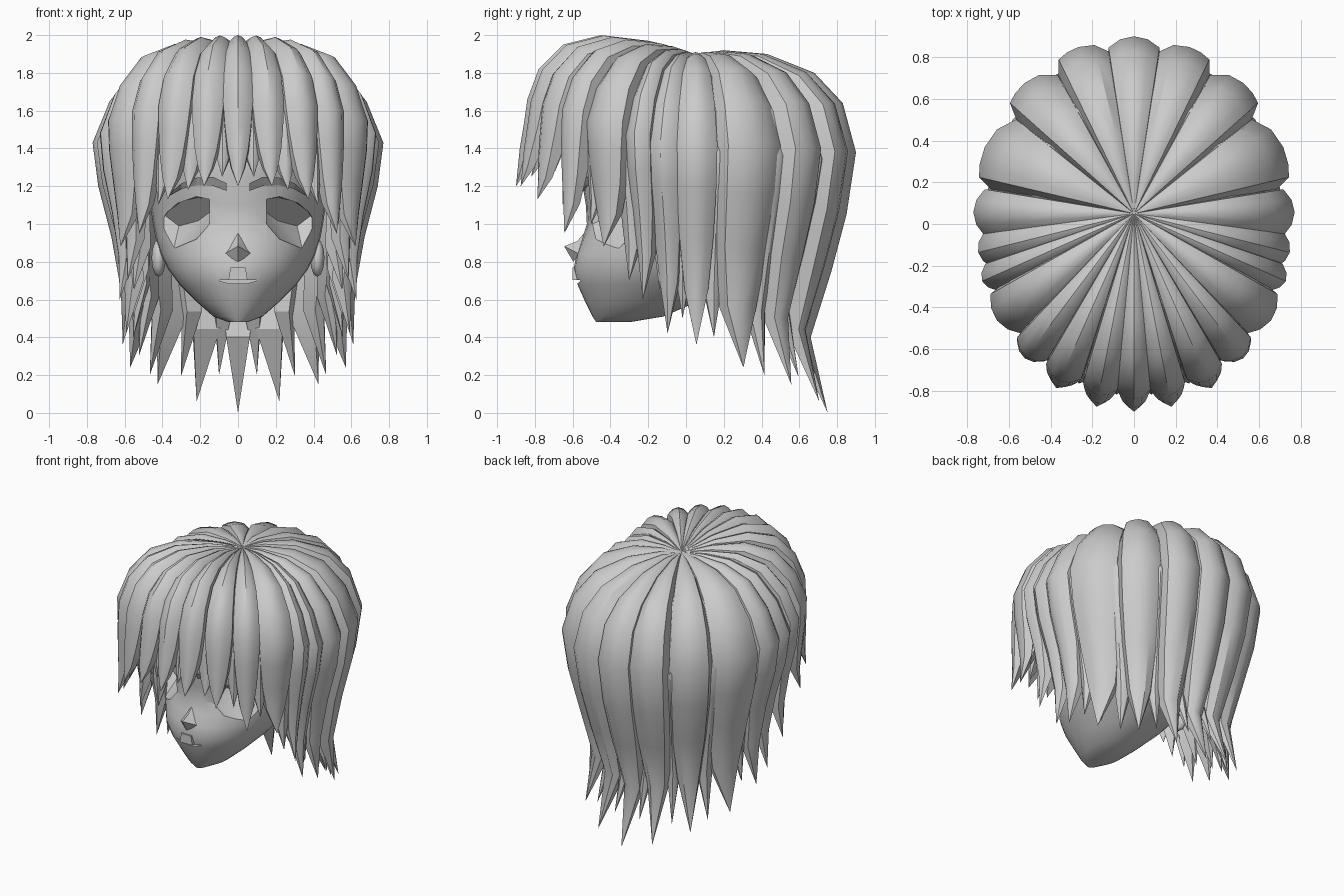
import bpy, bmesh, math
from mathutils import Vector

if "Cube" in bpy.data.objects:
    bpy.data.objects.remove(bpy.data.objects["Cube"])

grey = bpy.data.materials.new("plain_grey")
grey.diffuse_color = (0.6, 0.6, 0.6, 1)
grey.use_nodes = True
grey.node_tree.nodes["Principled BSDF"].inputs["Base Color"].default_value = grey.diffuse_color


def make(name, bm, smooth=None):
    """Turn a bmesh into an object, optionally smooth up to an angle."""
    bmesh.ops.remove_doubles(bm, verts=bm.verts, dist=1e-5)
    bmesh.ops.recalc_face_normals(bm, faces=bm.faces)
    me = bpy.data.meshes.new(name)
    bm.to_mesh(me)
    bm.free()
    me.materials.append(grey)
    ob = bpy.data.objects.new(name, me)
    bpy.context.collection.objects.link(ob)
    if smooth:
        me.shade_smooth()
        me.set_sharp_from_angle(angle=math.radians(smooth))
    return ob


def loft(bm, rings):
    """Skin a list of closed rings of points and cap both ends."""
    vs = [[bm.verts.new(p) for p in r] for r in rings]
    n = len(vs[0])
    for a, b in zip(vs, vs[1:]):
        for j in range(n):
            bm.faces.new((a[j], a[(j + 1) % n], b[(j + 1) % n], b[j]))
    bm.faces.new(vs[0])
    bm.faces.new(vs[-1])


# ---- hair: every strand is a tapered scalloped tube that starts at the crown
CROWN = Vector((0, 0.05, 0))
BACK = [(0, 1.9), (.15, 1.92), (.38, 1.9), (.63, 1.8), (.78, 1.64),
        (.85, 1.38), (.80, 1.05), (.72, .75), (.61, .4), (.70, 0)]
SIDE = [(0, 1.9), (.15, 1.91), (.34, 1.9), (.53, 1.83), (.68, 1.65),
        (.77, 1.43), (.74, 1.2), (.67, .93), (.62, .65), (.61, .36)]
FRONT = [(0, 1.9), (.25, 1.97), (.5, 2.0), (.70, 1.95), (.83, 1.82),
         (.89, 1.66), (.91, 1.52), (.93, 1.4), (.94, 1.3), (.95, 1.2)]
TAPER_LONG = [1, 1, 1, 1, 1, 1, 1, .95, .7, 0]
TAPER_FRINGE = [1, 1, 1, 1, 1, 1, .85, .65, .4, 0]
EVEN = [(-1.1, -.13), (-.97, -.045), (-.5, -.012), (0, 0),
        (.5, -.012), (.97, -.045), (1.1, -.13)]
STEPPED = [(-1.1, -.13), (-.97, -.06), (-.5, -.012), (0, 0),
           (.4, -.006), (.72, -.02), (1.05, -.11)]    # flat wall on the front side


def strand(bm, deg, half, tip, size):
    a = math.radians(deg)
    c = math.cos(a)
    w = c * c if c > 0 else max(0, (-c - .3) / .7) ** .8
    key = BACK if c > 0 else FRONT
    wf = 0 if c > 0 else w
    section = STEPPED if 10 < abs(deg) < 80 and size == 1 else EVEN
    flip = -1 if deg < 0 else 1
    path = [Vector((s[0] + (k[0] - s[0]) * w, s[1] + (k[1] - s[1]) * w))
            for s, k in zip(SIDE, key)]
    z5, z9 = path[5].y, path[9].y
    for i, p in enumerate(path):
        if i > 5:                                   # stretch to the tip height
            p.y = z5 - (z5 - p.y) * (z5 - tip) / (z5 - z9)
        p.x *= size
        if size < 1 and i < 6:
            p.y -= (1 - size) * .6
    rings = []
    for i, p in enumerate(path):
        t = path[min(i + 1, 9)] - path[max(i - 1, 0)]
        nrm = Vector((-t.y, t.x)).normalized()
        tap = TAPER_LONG[i] + (TAPER_FRINGE[i] - TAPER_LONG[i]) * wf
        k = tap * min(1, p.x / .6)
        ring = []
        for u, d in section:
            r, z = p + nrm * d * k
            th = a + math.radians(half) * u * tap * flip
            ring.append(CROWN + Vector((r * math.sin(th), r * math.cos(th), z)))
        rings.append(ring)
    n = len(section)
    vs = [[bm.verts.new(q) for q in r] for r in rings]
    for i in range(9):
        A, B = vs[i], vs[i + 1]
        for j in range(n):
            m = (j + 1) % n
            if i == 0:
                bm.faces.new((A[0], B[m], B[j]))
            elif i == 8:
                bm.faces.new((A[j], A[m], B[0]))
            else:
                bm.faces.new((A[j], A[m], B[m], B[j]))
    bmesh.ops.delete(bm, geom=vs[0][1:] + vs[9][1:], context='VERTS')


def hair(name, strands, size=1.0):
    bm = bmesh.new()
    for deg, half, tip in strands:
        for s in ((1,) if deg in (0, 180) else (1, -1)):
            strand(bm, deg * s, half, tip, size)
    make(name, bm, 32)


hair("back_hair", [(0, 9, 0), (18.5, 10.5, .06), (40, 11.5, .15), (66, 15, .24)])
hair("side_hair", [(89.5, 9, .36), (104, 7, .42), (114, 5.5, .6)])
hair("fringe", [(128, 9, .88), (143, 6.5, .95), (156, 6.5, 1.13),
                (169, 6, 1.2), (180, 5.5, 1.2)])
hair("under_hair", [(9, 7, .2), (29, 7, .19), (52, 8, .2), (66, 8, .3), (80, 8, .4),
                    (97, 7, .5), (109, 6, .65), (121, 7, .7), (136, 6, 1.0),
                    (149, 5, 1.1), (162, 6, 1.18), (174.5, 5, 1.25)], .92)

# ---- head: stacked rings (z, half width, front y, back y)
HEAD = [(.48, .05, -.475, -.3), (.51, .13, -.495, -.12), (.58, .21, -.53, .04),
        (.68, .31, -.575, .2), (.76, .37, -.595, .34), (.84, .41, -.58, .45),
        (.92, .435, -.55, .52), (1.0, .45, -.525, .56), (1.1, .465, -.53, .6),
        (1.25, .485, -.555, .6), (1.45, .49, -.555, .58), (1.62, .42, -.47, .5),
        (1.76, .24, -.28, .3)]
rings = []
for z, w, f, b in HEAD:
    rings.append([((w * math.sin(t)), (f + b) / 2 - (b - f) / 2 * math.cos(t), z)
                  for t in (2 * math.pi * i / 36 for i in range(36))])
bm = bmesh.new()
loft(bm, rings)
head = make("head", bm)
head.data.shade_smooth()

# eye sockets (sloping lower shelf) and mouth slit are carved with cutters
EYE = [(.15, 1.0), (.15, 1.13), (.22, 1.145), (.32, 1.11), (.40, 1.03),
       (.425, .97), (.34, .87), (.22, .92)]
MOUTH = [(-.11, .702), (0, .704), (.11, .702), (.05, .686), (-.05, .686)]


def cutter(rings):
    bm = bmesh.new()
    loft(bm, rings)
    ob = make("cutter", bm)
    ob.hide_render = True
    return ob


cutters = [cutter([[(s * x, -.8, z) for x, z in EYE],
                   [(s * x, -.53 + 1.5 * x * x, z) for x, z in EYE],
                   [(s * (.16 + (x - .16) * .85), -.28 - (z - .87) * .55 + .3 * (x - .15),
                     1.135 + (z - 1.135) * .55)
                    for x, z in EYE]]) for s in (1, -1)]
cutters.append(cutter([[(x, y, z) for x, z in MOUTH] for y in (-.8, -.53)]))
for c in cutters:
    m = head.modifiers.new("carve", 'BOOLEAN')
    m.operation, m.solver, m.object = 'DIFFERENCE', 'EXACT', c
bpy.context.view_layer.update()
carved = bpy.data.meshes.new_from_object(
    head.evaluated_get(bpy.context.evaluated_depsgraph_get()))
head.modifiers.clear()
head.data = carved
carved.shade_smooth()
carved.set_sharp_from_angle(angle=math.radians(35))
for c in cutters:
    bpy.data.objects.remove(c)

# ---- nose: small upturned wedge that fades into the bridge
bm = bmesh.new()
tip, mid, top, low, l, r = [bm.verts.new(p) for p in (
    (0, -.645, .882), (0, -.575, .91), (0, -.525, .97), (0, -.597, .8),
    (-.075, -.56, .84), (.075, -.56, .84))]
for f in ((tip, mid, l), (mid, top, l), (tip, r, mid), (mid, r, top),
          (tip, l, low), (tip, low, r), (top, r, low, l)):
    bm.faces.new(f)
make("nose", bm, 60)

# ---- upper lip: a thin plate above the mouth
bm = bmesh.new()
loft(bm, [[(x, y, z) for x, z in ((-.05, .704), (.05, .704), (.04, .77), (-.04, .77))]
          for y in (-.602, -.57)])
make("upper_lip", bm)

# ---- eyebrows: slim bars overhanging the eyes
bm = bmesh.new()
for s in (1, -1):
    bars = []
    for x, z, h in ((.06, 1.195, .02), (.13, 1.225, .024), (.22, 1.225, .02),
                    (.30, 1.2, .015), (.37, 1.15, .004)):
        y = .025 - .575 * math.sqrt(1 - (x / .478) ** 2)
        bars.append([(s * x, y - .005, z - h), (s * x, y - .035, z + h),
                     (s * x, y + .03, z + h), (s * x, y + .03, z - h)])
    loft(bm, bars)
make("eyebrows", bm)

# ---- ears: mostly hidden beneath the side hair
bm = bmesh.new()
for s in (1, -1):
    v = bmesh.ops.create_uvsphere(bm, u_segments=10, v_segments=6, radius=1)["verts"]
    bmesh.ops.scale(bm, vec=(.04, .07, .1), verts=v)
    bmesh.ops.translate(bm, vec=(s * .42, -.03, .82), verts=v)
make("ears", bm, 60)
